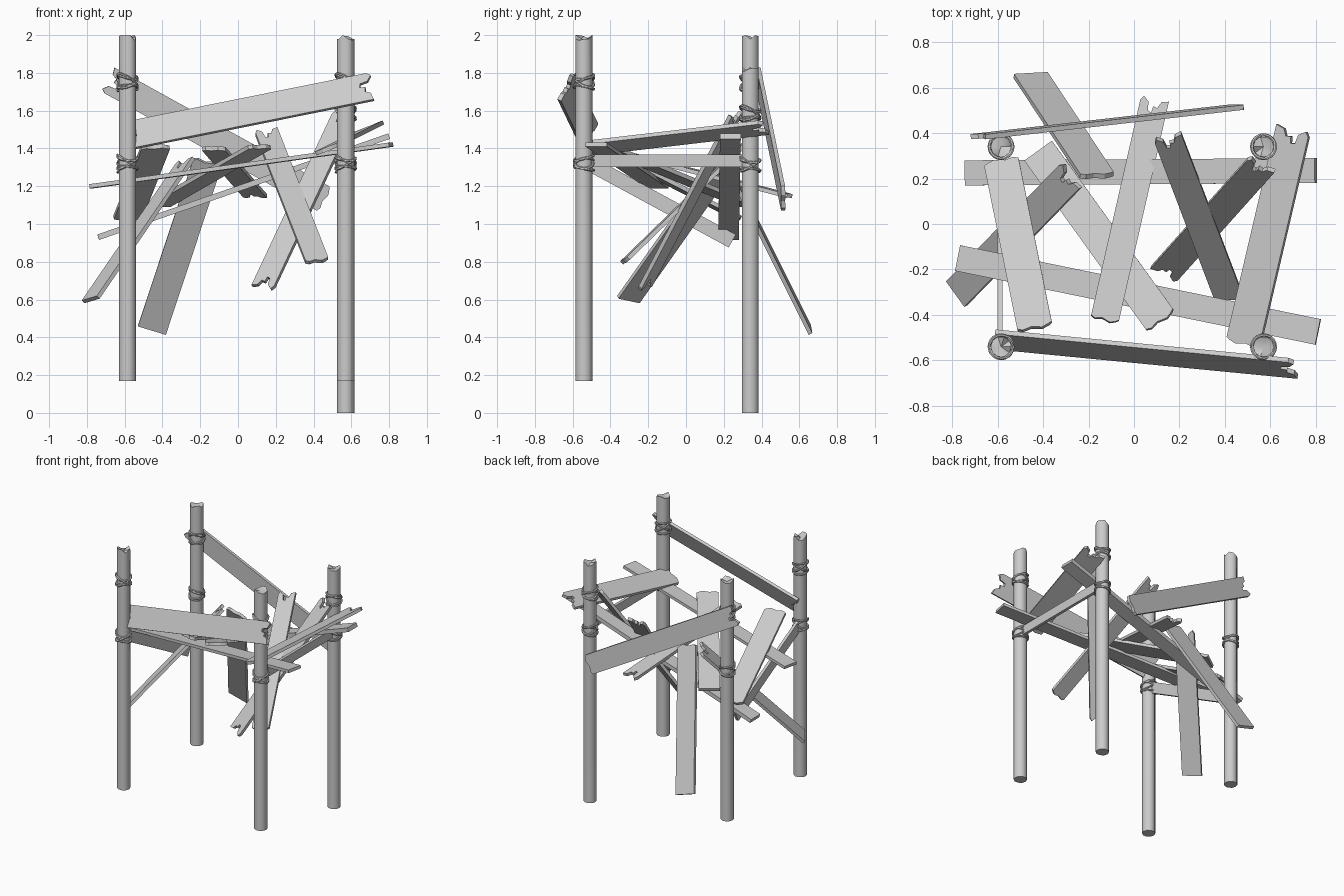
import bpy, bmesh, math, random
from mathutils import Vector, Matrix

random.seed(4)
old = bpy.data.objects.get("Cube")
if old:
    bpy.data.objects.remove(old, do_unlink=True)

# Single weathered grey material
grey = bpy.data.materials.new("weathered_grey")
grey.use_nodes = True
grey.diffuse_color = (0.6, 0.6, 0.6, 1)
grey.node_tree.nodes["Principled BSDF"].inputs["Base Color"].default_value = (0.6, 0.6, 0.6, 1)


def add_object(name, bm):
    bmesh.ops.recalc_face_normals(bm, faces=bm.faces)
    mesh = bpy.data.meshes.new(name)
    bm.to_mesh(mesh)
    bm.free()
    mesh.materials.append(grey)
    obj = bpy.data.objects.new(name, mesh)
    bpy.context.collection.objects.link(obj)
    return obj


# End outlines: (position across the width, offset along the plank)
ENDS = {
    "cut": [(-0.5, 0.0), (0.5, 0.0)],
    "worn": [(-0.5, -0.01), (-0.35, 0.0), (-0.1, -0.008), (0.2, 0.004), (0.4, -0.006), (0.5, -0.015)],
    "split": [(-0.5, 0.01), (-0.25, 0.0), (-0.15, -0.03), (0.0, -0.025), (0.03, -0.055),
              (0.16, -0.05), (0.2, -0.01), (0.4, 0.012), (0.5, -0.01)],
}


def plank(name, start, end, across, width, start_end="worn", end_end="worn", thick=0.022):
    """Board between two end centres, with its width along 'across'."""
    a, b = Vector(start), Vector(end)
    u = (b - a).normalized()
    w = Vector(across)
    w = (w - u * w.dot(u)).normalized()
    n = u.cross(w)
    outline = [b + w * s * width + u * o for s, o in ENDS[end_end]]
    outline += [a - w * s * width - u * o for s, o in ENDS[start_end]]
    bm = bmesh.new()
    face = bm.faces.new([bm.verts.new(p - n * thick / 2) for p in outline])
    top = bmesh.ops.extrude_face_region(bm, geom=[face])
    verts = [v for v in top["geom"] if isinstance(v, bmesh.types.BMVert)]
    bmesh.ops.translate(bm, verts=verts, vec=n * thick)
    return add_object(name, bm)


def post(name, x, y, base, height=1.83, radius=0.046, sides=10):
    """Round post with a splintered, hollowed top."""
    bm = bmesh.new()
    rings = []
    for level in range(2):
        ring = []
        for i in range(sides):
            ang = math.tau * i / sides
            z = base
            if level:
                z += height - random.choice((0.0, 0.006, 0.02, 0.028))
            ring.append(bm.verts.new((x + radius * math.cos(ang), y + radius * math.sin(ang), z)))
        rings.append(ring)
    centre = bm.verts.new((x, y, base + height - 0.025))
    bm.faces.new(rings[0][::-1])
    for i in range(sides):
        j = (i + 1) % sides
        bm.faces.new((rings[0][i], rings[0][j], rings[1][j], rings[1][i]))
        bm.faces.new((rings[1][i], rings[1][j], centre))
    return add_object(name, bm)


def lashing(name, x, y, z, spin):
    """Crossed rope loops around a post."""
    bm = bmesh.new()
    for tilt, lift, turn in ((34, 0.01, 0), (-30, 0.0, 20), (12, -0.025, 70), (-16, 0.03, 110)):
        t = math.radians(tilt)
        place = (Matrix.Translation((x, y, z + lift)) @ Matrix.Rotation(math.radians(spin + turn), 4, "Z")
                 @ Matrix.Rotation(t, 4, "Y") @ Matrix.Diagonal((1 / math.cos(t), 1, 1, 1)))
        loops, segs, tube = 20, 6, 0.007
        grid = []
        for i in range(loops):
            a = math.tau * i / loops
            row = []
            for k in range(segs):
                c = math.tau * k / segs
                r = 0.052 + tube * math.cos(c)
                row.append(bm.verts.new(place @ Vector((r * math.cos(a), r * math.sin(a), tube * math.sin(c)))))
            grid.append(row)
        for i in range(loops):
            for k in range(segs):
                i2, k2 = (i + 1) % loops, (k + 1) % segs
                bm.faces.new((grid[i][k], grid[i2][k], grid[i2][k2], grid[i][k2]))
    return add_object(name, bm)


# Posts and their rope lashings
rounded = []
for name, x, y, base, knots in (
        ("front_right", -0.585, -0.54, 0.17, (1.32, 1.75)),
        ("back_right", -0.585, 0.34, 0.17, (1.31, 1.74)),
        ("front_left", 0.57, -0.54, 0.17, (1.32, 1.75)),
        ("back_left", 0.57, 0.34, 0.0, (1.31, 1.58))):
    rounded.append(post(name + "_post", x, y, base))
    for i, z in enumerate(knots):
        rounded.append(lashing(f"{name}_lashing_{i + 1}", x, y, z, 35 * i + 90 * (y > 0)))

# Rails between the posts
plank("front_rail", (-0.59, -0.51, 1.465), (0.70, -0.635, 1.725), (0, 0.07, 0.15), 0.16, "split", "split")
plank("back_rail", (-0.68, 0.385, 1.76), (0.46, 0.515, 1.13), (0.5, 0, 0.85), 0.145, "split", "worn")
plank("left_rail", (0.575, -0.56, 1.335), (0.575, 0.36, 1.335), (0, 0, 1), 0.068, "cut", "cut")
plank("right_rail", (-0.59, -0.54, 1.335), (-0.59, 0.245, 0.91), (0, 0.5, 0.9), 0.078, "cut", "cut")

# Long beams under the deck
plank("back_beam", (-0.74, 0.225, 0.93), (0.80, 0.235, 1.465), (0, 1, 0), 0.11, "cut", "cut", 0.03)
plank("front_beam", (-0.775, -0.15, 1.20), (0.81, -0.475, 1.42), (0.2, 1, 0), 0.115, "cut", "cut")

# Loose and fallen deck boards
plank("left_board", (0.48, -0.53, 1.40), (0.70, 0.41, 1.51), (0.15, -0.04, 0.06), 0.16, "worn", "split")
plank("right_board", (-0.585, 0.28, 1.03), (-0.435, -0.46, 1.41), (1, 0.25, 0), 0.155)
plank("centre_board", (0.09, 0.54, 1.15), (-0.13, -0.425, 1.40), (1, -0.23, 0), 0.125, "split", "worn")
plank("diagonal_board", (-0.42, 0.32, 1.10), (0.12, -0.43, 1.41), (0.12, 0.09, 0), 0.15, "cut", "worn")
plank("hanging_board", (-0.455, 0.655, 0.44), (-0.16, 0.21, 1.33), (0.155, 0.01, -0.05), 0.155, "cut", "worn")
plank("fallen_board_right", (-0.28, 0.21, 1.33), (-0.78, -0.305, 0.60), (0.08, -0.11, 0.025), 0.14, "split", "cut")
plank("fallen_board_centre", (0.15, 0.38, 1.49), (0.42, -0.33, 0.80), (1, 0.25, 0.15), 0.125, "split", "worn")
plank("fallen_board_left", (0.56, 0.26, 1.575), (0.135, -0.215, 0.67), (0.11, -0.06, -0.02), 0.13, "split", "split")

# Smooth shading on round parts
bpy.ops.object.select_all(action="DESELECT")
for obj in rounded:
    obj.select_set(True)
bpy.context.view_layer.objects.active = rounded[0]
bpy.ops.object.shade_smooth_by_angle(angle=math.radians(40))
